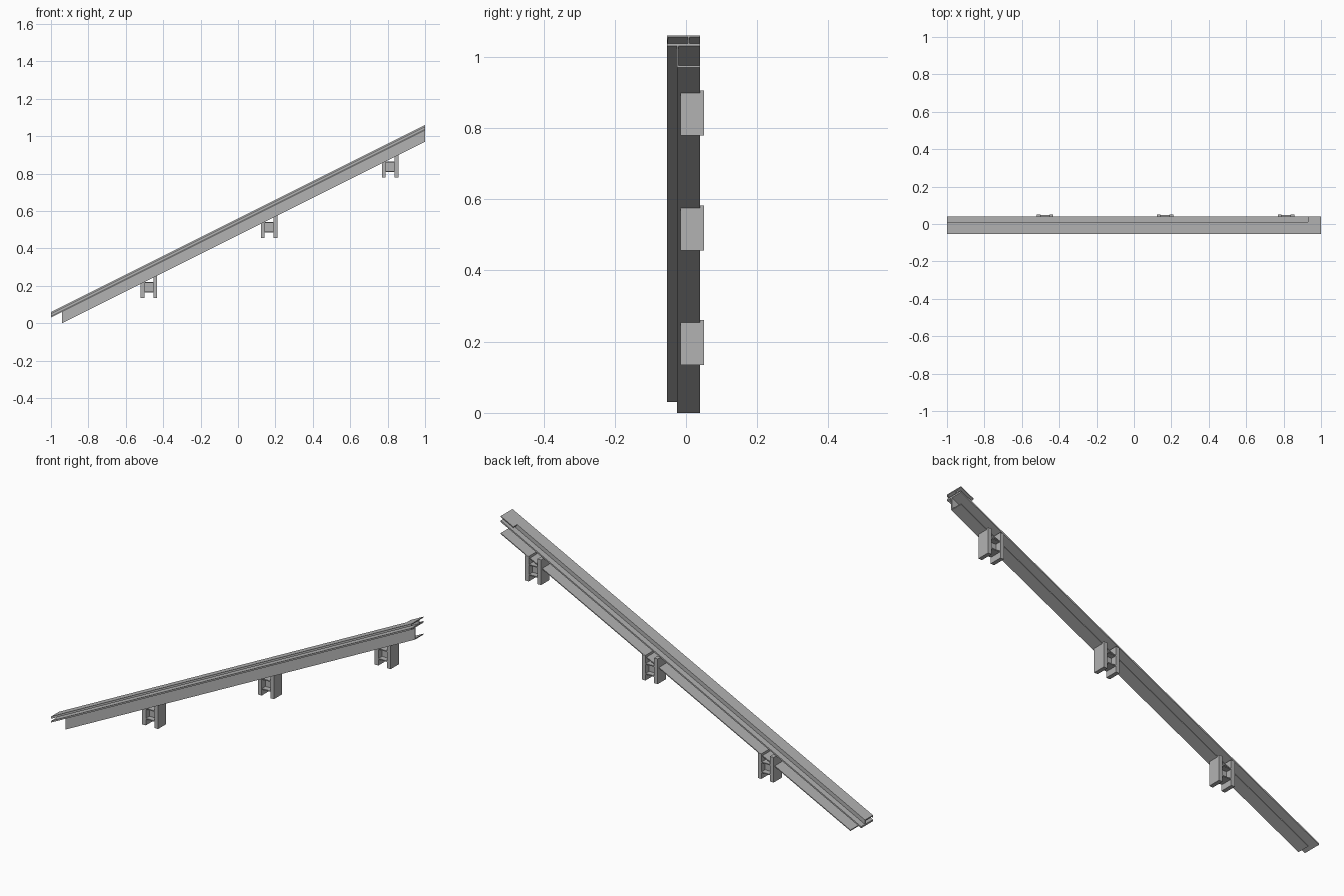
import bpy, bmesh

cube = bpy.data.objects.get("Cube")
if cube:
    bpy.data.objects.remove(cube, do_unlink=True)

SLOPE = 0.5

steel = bpy.data.materials.new("grey_steel")
steel.use_nodes = True
steel.diffuse_color = (0.45, 0.45, 0.45, 1)
steel.node_tree.nodes["Principled BSDF"].inputs["Base Color"].default_value = (0.45, 0.45, 0.45, 1)


def plate(name, xs, ys, zs, slope=0.0):
    """Box between the given limits, sheared along x by the slope."""
    bm = bmesh.new()
    bmesh.ops.create_cube(bm, size=1)
    for v in bm.verts:
        x = xs[v.co.x > 0]
        v.co = (x, ys[v.co.y > 0], zs[v.co.z > 0] + slope * x)
    mesh = bpy.data.meshes.new(name)
    bm.to_mesh(mesh)
    bm.free()
    mesh.materials.append(steel)
    obj = bpy.data.objects.new(name, mesh)
    bpy.context.collection.objects.link(obj)
    return obj


# Lower channel, open to the back
plate("lower_flange", (-0.94, 1), (-0.025, 0.04), (0.47, 0.475), SLOPE)
plate("lower_web", (-0.94, 1), (-0.025, -0.021), (0.47, 0.535), SLOPE)

# Upper channel, open to the front
plate("middle_plate", (-1, 1), (-0.053, 0.04), (0.53, 0.538), SLOPE)
plate("upper_web", (-1, 1), (0.006, 0.01), (0.535, 0.558), SLOPE)
plate("top_plate", (-1, 1), (-0.053, 0.01), (0.555, 0.56), SLOPE)
plate("front_lip", (-1, 1), (-0.053, -0.05), (0.549, 0.558), SLOPE)

# Wide end of the top plate
plate("end_cap", (0.93, 1), (0.008, 0.04), (0.555, 0.56), SLOPE)

# Brackets under the rail: two cheeks joined by shelves and a web
for i, x in enumerate((-0.477, 0.166, 0.813)):
    base = 0.373 + SLOPE * x
    tag = f"bracket_{i + 1}"
    for side, a in (("low", -0.044), ("high", 0.024)):
        plate(f"{tag}_{side}_cheek", (x + a, x + a + 0.02),
              (-0.015, 0.05), (base, base + 0.126))
    for level, z in (("bottom", 0.03), ("top", 0.08)):
        plate(f"{tag}_{level}_shelf", (x - 0.026, x + 0.026),
              (-0.013, 0.048), (base + z, base + z + 0.005))
    plate(f"{tag}_web", (x - 0.026, x + 0.026),
          (0.014, 0.02), (base + 0.03, base + 0.085))
